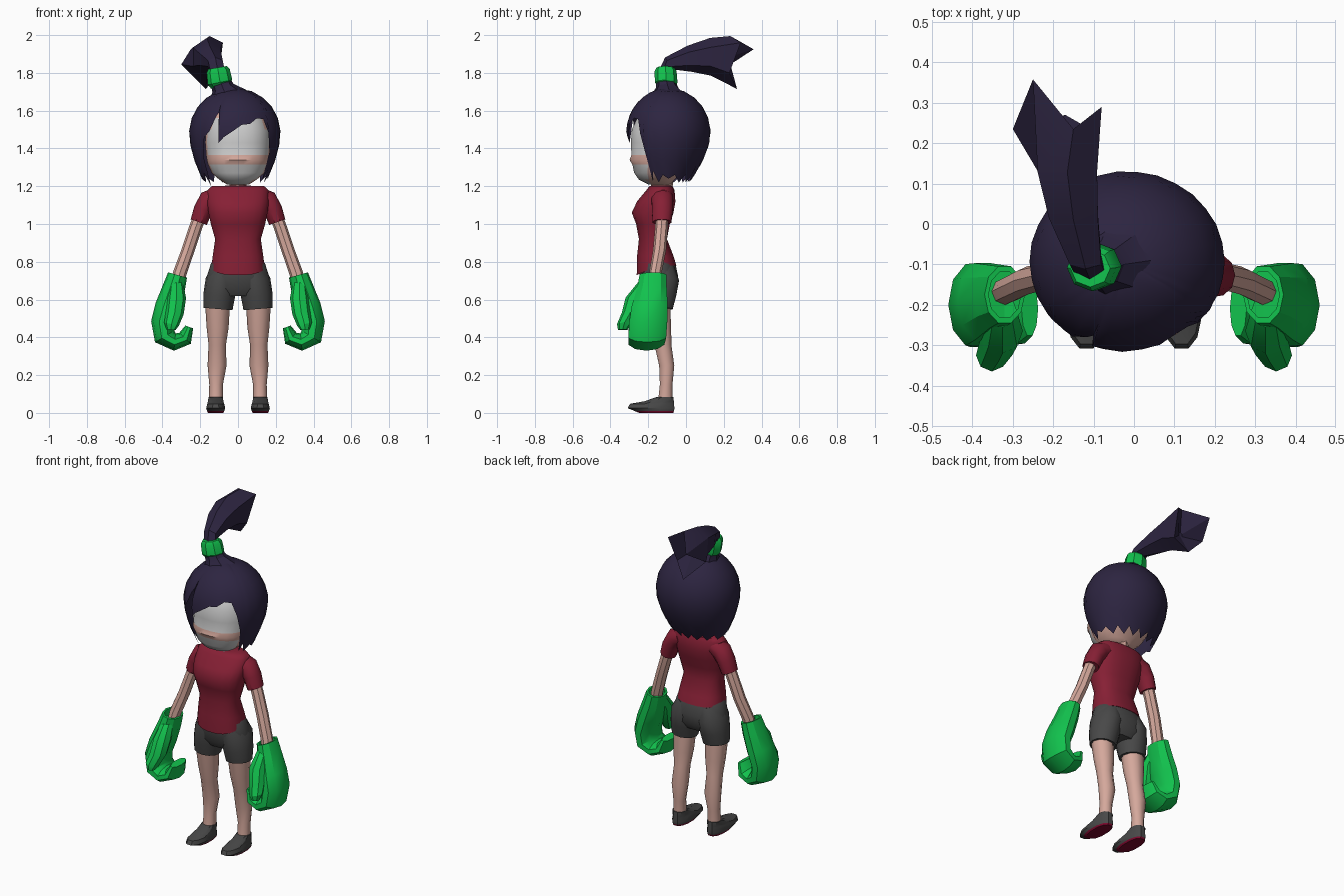
import bpy, bmesh, math
from mathutils import Vector

if "Cube" in bpy.data.objects:
    bpy.data.objects.remove(bpy.data.objects["Cube"])

X, Y, Z = Vector((1, 0, 0)), Vector((0, 1, 0)), Vector((0, 0, 1))


def material(name, r, g, b):
    m = bpy.data.materials.new(name)
    m.diffuse_color = (r, g, b, 1)
    m.use_nodes = True
    m.node_tree.nodes["Principled BSDF"].inputs["Base Color"].default_value = m.diffuse_color
    return m


HAIR = material("dark purple hair", 0.026, 0.018, 0.052)
GREEN = material("bright green", 0.006, 0.54, 0.075)
SKIN = material("pink skin", 0.66, 0.39, 0.33)
RED = material("dark red cloth", 0.24, 0.014, 0.035)
GREY = material("charcoal cloth", 0.065, 0.065, 0.065)
WHITE = material("pale face paint", 0.6, 0.6, 0.6)
SOLE = material("crimson sole", 0.2, 0.002, 0.025)


def finish(name, bm, mats, rule=None, angle=30):
    bmesh.ops.recalc_face_normals(bm, faces=bm.faces)
    if rule:
        for f in bm.faces:
            f.material_index = rule(f)
    me = bpy.data.meshes.new(name)
    bm.to_mesh(me)
    bm.free()
    for m in mats:
        me.materials.append(m)
    ob = bpy.data.objects.new(name, me)
    bpy.context.collection.objects.link(ob)
    bpy.ops.object.select_all(action='DESELECT')
    ob.select_set(True)
    bpy.context.view_layer.objects.active = ob
    bpy.ops.object.shade_smooth_by_angle(angle=math.radians(angle))
    return ob


def skin_rings(rings):
    """Bridge a list of point rings into a closed bmesh."""
    bm = bmesh.new()
    vs = [[bm.verts.new(p) for p in r] for r in rings]
    n = len(vs[0])
    for a, b in zip(vs, vs[1:]):
        for k in range(n):
            j = (k + 1) % n
            bm.faces.new((a[k], a[j], b[j], b[k]))
    bm.faces.new(vs[0])
    bm.faces.new(vs[-1])
    return bm


def path_rings(path, n, v=Y, flip=1):
    """Path items are x, y, z, half thickness, half width along v."""
    cs = [Vector(p[:3]) for p in path]
    rings = []
    for i, (c, p) in enumerate(zip(cs, path)):
        t = cs[min(i + 1, len(cs) - 1)] - cs[max(i - 1, 0)]
        u = v.cross(t).normalized()
        ring = []
        for k in range(n):
            a = 2 * math.pi * k / n
            q = c + u * p[3] * math.cos(a) + v * p[4] * math.sin(a)
            q.x *= flip
            ring.append(q)
        rings.append(ring)
    return rings


def level_rings(levels, n, power=2.0, cx=0.0, flip=1):
    """Level items are z, half width, front y, back y."""
    rings = []
    for z, rx, yf, yb in levels:
        ring = []
        for k in range(n):
            a = 2 * math.pi * (k + 0.5) / n
            c, s = math.cos(a), math.sin(a)
            px = math.copysign(abs(c) ** (2 / power), c)
            py = math.copysign(abs(s) ** (2 / power), s)
            ring.append(Vector((flip * (cx + rx * px),
                                (yf + yb) / 2 + (yb - yf) / 2 * py, z)))
        rings.append(ring)
    return rings


# Head, with pale paint above and below a skin band
head = level_rings([(1.21, .06, -.2, -.08), (1.235, .1, -.25, -.06), (1.27, .14, -.275, -.02),
                    (1.315, .16, -.285, .02), (1.34, .166, -.3, .04), (1.365, .17, -.29, .05),
                    (1.43, .175, -.293, .07), (1.5, .172, -.288, .07), (1.56, .15, -.26, .06),
                    (1.64, .08, -.19, .0)], 24, 2.4)


def face_rule(f):
    c = f.calc_center_median()
    band = 1.315 < c.z < 1.365
    return int(c.y < -.2 and abs(c.x) < .155 and not band and 1.22 < c.z < 1.6)


finish("head", skin_rings(head), [SKIN, WHITE], face_rule, 50)
finish("neck", skin_rings(level_rings([(1.15, .05, -.18, -.08), (1.26, .047, -.19, -.06)], 10)), [SKIN])

# Hair cap: a dome whose lower edge follows azimuth, bottom height pairs
edge = [(-32, 1.23), (-27, 1.28), (-20, 1.22), (-10, 1.26), (0, 1.24)]
edge += [(a, 1.22 if i % 2 else 1.26) for i, a in enumerate(range(12, 169, 12))]
edge += [(180, 1.24), (192, 1.26), (203, 1.23), (210, 1.27), (216, 1.2), (221, 1.36), (228, 1.46),
         (236, 1.49), (244, 1.57), (247, 1.59), (249, 1.43), (256, 1.46), (267, 1.49),
         (279, 1.525), (290, 1.53), (301, 1.56), (311, 1.555), (318, 1.48), (324, 1.38)]


def dome(az, z):
    a = math.radians(az)
    if z > 1.48:
        f = math.sqrt(max(0, 1 - ((z - 1.48) / .24) ** 2))
    else:
        drop = .3 + .17 * max(0, math.sin(a))
        f = 1 - drop * ((1.48 - z) / .25) ** 1.7
    return (-.017 + .242 * f * math.cos(a), -.093 + .224 * f * math.sin(a), z)


bm = bmesh.new()
top = bm.verts.new((-.017, -.093, 1.72))
cols = [[bm.verts.new(dome(a, 1.72 - (1.72 - zb) * (k / 8) ** 1.6)) for k in range(1, 9)]
        for a, zb in edge]
for i, a in enumerate(cols):
    b = cols[(i + 1) % len(cols)]
    bm.faces.new((top, a[0], b[0]))
    for k in range(7):
        bm.faces.new((a[k], a[k + 1], b[k + 1], b[k]))
finish("hair_cap", bm, [HAIR], None, 35)

# Ponytail root, band and ponytail with a ragged end
finish("ponytail_root", skin_rings(path_rings(
    [(-.06, -.09, 1.67, .11, .1), (-.08, -.1, 1.72, .06, .06), (-.1, -.11, 1.77, .05, .045)], 8)), [HAIR])
finish("hair_band", skin_rings(path_rings(
    [(-.09, -.1, 1.735, .056, .05), (-.095, -.105, 1.75, .066, .06),
     (-.105, -.108, 1.81, .062, .058), (-.108, -.11, 1.828, .05, .046)], 8)), [GREEN])
tail = path_rings([(-.105, -.11, 1.79, .04, .045), (-.12, -.09, 1.85, .038, .045),
                   (-.15, .02, 1.875, .07, .07), (-.165, .13, 1.885, .1, .085),
                   (-.17, .2, 1.88, .11, .09)], 6, X)
tail[-1] = [Vector(p) for p in ((-.15, .235, 1.995), (-.08, .29, 1.96), (-.1, .23, 1.8),
                                (-.17, .27, 1.715), (-.3, .235, 1.845), (-.25, .358, 1.925))]
tail.append([Vector((-.18, .2, 1.86)).lerp(p, .15) for p in tail[-2]])
finish("ponytail", skin_rings(tail), [HAIR], None, 20)

# Shirt with its hem dipping at the front
shirt = level_rings([(.78, .142, -.262, -.05), (.83, .135, -.26, -.065), (.92, .122, -.25, -.1),
                     (1.0, .145, -.265, -.085), (1.06, .158, -.288, -.065), (1.12, .165, -.26, -.055),
                     (1.18, .163, -.21, -.06), (1.2, .14, -.195, -.07), (1.203, .055, -.18, -.08)],
                    20, 2.4)
for p in shirt[0]:
    p.z -= .05 * max(0, (-.15 - p.y) / .11)
finish("shirt", skin_rings(shirt), [RED], None, 45)

# Shorts: pelvis here, trouser legs below
finish("shorts_pelvis", skin_rings(level_rings(
    [(.62, .12, -.21, -.07), (.66, .166, -.235, -.045), (.72, .168, -.245, -.04),
     (.79, .145, -.25, -.055), (.81, .13, -.24, -.065)], 20, 2.2)), [GREY], None, 50)

for side, s in (("right", -1), ("left", 1)):
    finish(side + "_shorts_leg", skin_rings(path_rings(
        [(.106, -.142, .55, .077, .073), (.1, -.14, .62, .084, .09), (.088, -.137, .7, .084, .102),
         (.07, -.145, .77, .065, .085)], 14, Y, s)), [GREY], None, 50)
    finish(side + "_leg", skin_rings(path_rings(
        [(.108, -.145, .58, .066, .064), (.108, -.132, .45, .058, .056), (.11, -.122, .36, .046, .047),
         (.111, -.102, .25, .05, .042), (.116, -.105, .15, .036, .035), (.117, -.11, .06, .037, .04)],
        10, Y, s)), [SKIN], None, 40)
    # Shoe, with a crimson sole
    finish(side + "_shoe", skin_rings(level_rings(
        [(0, .042, -.25, -.065), (.01, .047, -.275, -.06), (.025, .052, -.312, -.058),
         (.048, .046, -.3, -.06), (.062, .042, -.22, -.062), (.085, .039, -.155, -.066)],
        12, 2.4, .118, s)), [GREY, SOLE], lambda f: int(f.calc_center_median().z < .012))
    # Sleeve and arm
    finish(side + "_sleeve", skin_rings(path_rings(
        [(.11, -.125, 1.145, .05, .055), (.155, -.125, 1.125, .056, .06),
         (.185, -.125, 1.075, .05, .058), (.208, -.127, 1.01, .045, .052)], 10, Y, s)), [RED], None, 40)
    finish(side + "_arm", skin_rings(path_rings(
        [(.195, -.125, 1.06, .034, .034), (.225, -.13, .98, .034, .034), (.265, -.14, .86, .034, .035),
         (.308, -.162, .74, .036, .033), (.325, -.17, .66, .034, .033)], 8, Y, s)), [SKIN])
    # Mitt curling inward, with a sunken cuff opening
    mitt = path_rings(
        [(.32, -.175, .73, .052, .074), (.34, -.18, .66, .06, .082), (.374, -.192, .56, .066, .1),
         (.398, -.2, .48, .062, .106), (.388, -.205, .405, .06, .105), (.335, -.21, .375, .046, .1),
         (.28, -.21, .395, .042, .09), (.258, -.21, .455, .022, .07)], 10, Y, s)
    rim = sum(mitt[0], Vector()) / 10
    inner = [p.lerp(rim, .2) for p in mitt[0]]
    mitt = [[p - Z * .04 for p in inner], inner] + mitt
    finish(side + "_glove", skin_rings(mitt), [GREEN])
    # Thumb at the front of the mitt
    finish(side + "_glove_thumb", skin_rings(path_rings(
        [(.325, -.215, .69, .035, .04), (.325, -.265, .61, .05, .055), (.335, -.29, .53, .048, .05),
         (.352, -.325, .47, .04, .04), (.355, -.335, .44, .024, .025)], 8, Y, s)), [GREEN])
